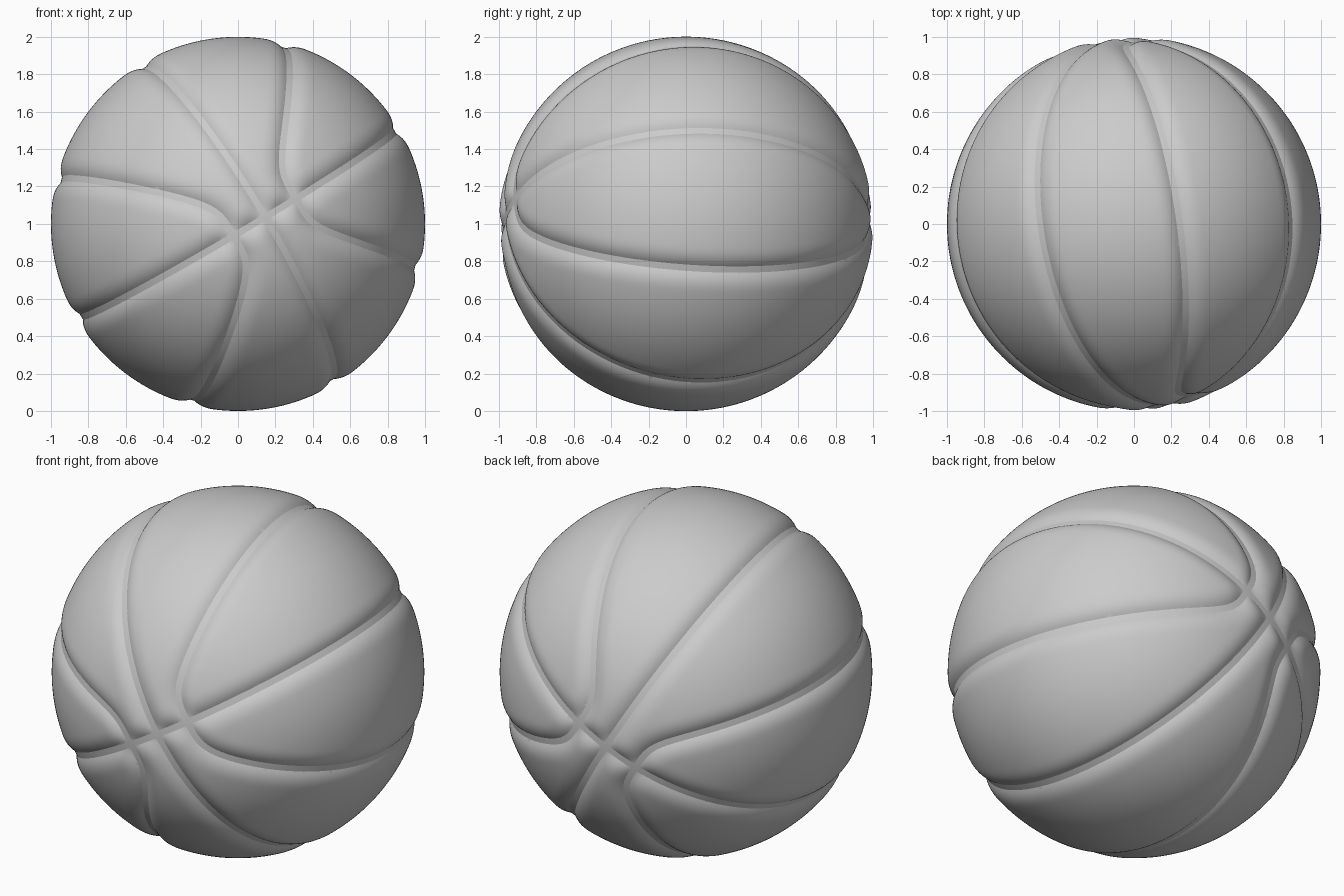
import bpy, bmesh
from math import asin, sqrt
from mathutils import Vector

if "Cube" in bpy.data.objects:
    bpy.data.objects.remove(bpy.data.objects["Cube"])

HALF_W = 0.018    # half width of the flat channel floor
FALLOFF = 0.11    # width of the rounded panel edge
DEPTH = 0.026     # channel depth
BEND = 0.2        # where the curved seams cross the long seam

# Tilted ball axes: q along the long seam, r across it
q_axis = Vector((0.848, 0.148, 0.509)).normalized()
r_axis = Vector((-0.51, -0.045, 0.858))
r_axis = (r_axis - q_axis * r_axis.dot(q_axis)).normalized()


def seam_distances(n):
    """Distance on the unit sphere to the two round seams and the curved pair."""
    q, r = abs(n.dot(q_axis)), abs(n.dot(r_axis))
    s = r ** 4 + BEND ** 4
    g = q - s ** 0.25
    gr = -r ** 3 / s ** 0.75
    grad = sqrt(max(1 + gr * gr - (q + r * gr) ** 2, 0.01))
    return asin(min(r, 1)), asin(min(q, 1)), abs(g) / grad


def edge_value(n):
    return min(seam_distances(n)) - HALF_W


def drop(n):
    """Depth below the ball surface: flat floor, rounded panel edges."""
    keep = 1.0
    for d in seam_distances(n):
        t = min(max((d - HALF_W) / FALLOFF, 0), 1)
        keep *= 1 - (1 - t) ** 2.6
    return DEPTH * (1 - keep)


bm = bmesh.new()
bmesh.ops.create_icosphere(bm, subdivisions=7, radius=1)
for v in bm.verts:
    v.co.normalize()

# Cut the channel borders into the mesh
value = {v: edge_value(v.co) for v in bm.verts}
faces = list(bm.faces)
cut = set()
for e in list(bm.edges):
    a, b = e.verts
    fa, fb = value[a], value[b]
    if (fa < 0) != (fb < 0):
        lo, hi, ca, cb = 0.0, 1.0, a.co.copy(), b.co.copy()
        for _ in range(10):
            mid = (lo + hi) / 2
            if (edge_value(ca.lerp(cb, mid).normalized()) < 0) == (fa < 0):
                lo = mid
            else:
                hi = mid
        _, v = bmesh.utils.edge_split(e, a, min(max(lo, 0.02), 0.98))
        v.co.normalize()
        cut.add(v)
for f in faces:
    ends = [v for v in f.verts if v in cut]
    if len(ends) == 2:
        _, loop = bmesh.utils.face_split(f, ends[0], ends[1])
        loop.edge.smooth = False

# Sink the channels and round the panels
for v in bm.verts:
    if v in cut:
        v.co *= 1 - DEPTH
    else:
        v.co *= 1 - drop(v.co)
for f in bm.faces:
    f.smooth = True
bmesh.ops.triangulate(bm, faces=[f for f in bm.faces if len(f.verts) > 3])

mesh = bpy.data.meshes.new("ball")
bm.to_mesh(mesh)
bm.free()
ball = bpy.data.objects.new("ball", mesh)
ball.location.z = 1
bpy.context.collection.objects.link(ball)
